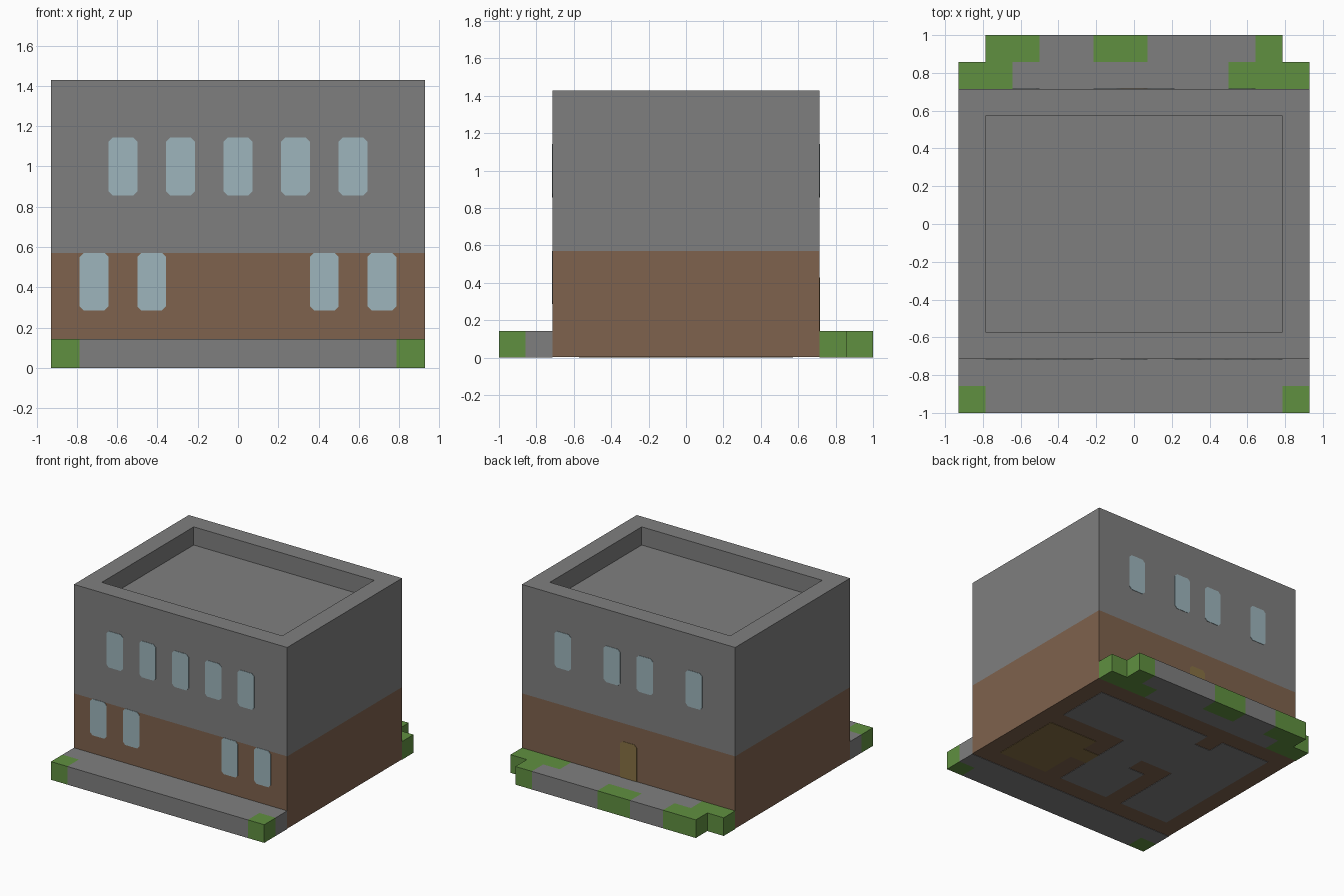
import bpy, bmesh
from mathutils import Vector

if "Cube" in bpy.data.objects:
    bpy.data.objects.remove(bpy.data.objects["Cube"], do_unlink=True)

U = 1 / 7                      # size of one building block
HX, HY = 6.5 * U, 5 * U        # half size of the building
SKIN = 0.003                   # thickness of painted plates


def material(name, rgb):
    m = bpy.data.materials.new(name)
    m.use_nodes = True
    m.diffuse_color = (*rgb, 1)
    m.node_tree.nodes["Principled BSDF"].inputs["Base Color"].default_value = (*rgb, 1)
    return m


GREY = material("concrete grey", (0.212, 0.212, 0.212))
BROWN = material("brick brown", (0.209, 0.122, 0.074))
GREEN = material("grass green", (0.117, 0.278, 0.051))
GLASS = material("window blue", (0.337, 0.462, 0.503))
YELLOW = material("wood yellow", (0.246, 0.165, 0.058))


def extrude(bm, offset):
    """Extrude all flat faces into a closed solid."""
    faces = list(bm.faces)
    new = bmesh.ops.extrude_face_region(bm, geom=faces)["geom"]
    verts = [v for v in new if isinstance(v, bmesh.types.BMVert)]
    bmesh.ops.translate(bm, vec=offset, verts=verts)
    bmesh.ops.recalc_face_normals(bm, faces=list(bm.faces))
    bm.normal_update()


def finish(name, bm, mats):
    mesh = bpy.data.meshes.new(name)
    bm.to_mesh(mesh)
    bm.free()
    for m in mats:
        mesh.materials.append(m)
    bpy.context.collection.objects.link(bpy.data.objects.new(name, mesh))


# Building: rectangular rings lofted up the walls and down into the roof recess
def building():
    bm = bmesh.new()
    rings = []
    for inset, z in ((0, SKIN), (0, 4 * U), (0, 10 * U), (U, 10 * U), (U, 9 * U)):
        x, y = HX - inset, HY - inset
        rings.append([bm.verts.new((a * x, b * y, z))
                      for a, b in ((-1, -1), (1, -1), (1, 1), (-1, 1))])
    for lo, hi in zip(rings, rings[1:]):
        for i in range(4):
            j = (i + 1) % 4
            bm.faces.new((lo[i], lo[j], hi[j], hi[i]))
    bm.faces.new(rings[0][::-1])
    bm.faces.new(rings[-1])
    for f in bm.faces:
        f.material_index = 1 if f.calc_center_median().z < 4 * U else 0
    finish("building_walls_and_roof", bm, [GREY, BROWN])


# Ground strip: rows of blocks, "g" for grass, "." for paving, space for nothing
def ground(name, rows, y0):
    bm = bmesh.new()
    for r, row in enumerate(rows):
        for c, kind in enumerate(row):
            if kind != " ":
                x, y = c * U - HX, y0 + r * U
                bm.faces.new([bm.verts.new((x + a * U, y + b * U, 0))
                              for a, b in ((0, 0), (1, 0), (1, 1), (0, 1))])
    bmesh.ops.remove_doubles(bm, verts=list(bm.verts), dist=U / 100)
    extrude(bm, (0, 0, U))
    # each face takes the kind of the block just behind it
    for f in bm.faces:
        p = f.calc_center_median() - f.normal * U / 2
        c, r = int((p.x + HX) / U), int((p.y - y0) / U)
        f.material_index = 1 if rows[r][c] == "g" else 0
    finish(name, bm, [GREY, GREEN])


# Thin plate with clipped corners, standing on the front (-1) or back (1) wall
def wall_plate(name, col, z, height, side, mat, clip_bottom=True):
    c, w, h = 0.02, U / 2, height * U
    foot = [(-w, c), (c - w, 0), (w - c, 0), (w, c)] if clip_bottom else [(-w, 0), (w, 0)]
    outline = foot + [(w, h - c), (w - c, h), (c - w, h), (-w, h - c)]
    bm = bmesh.new()
    bm.faces.new([bm.verts.new((col * U + x, side * HY, z * U + k)) for x, k in outline])
    extrude(bm, (0, side * SKIN, 0))
    finish(name, bm, [mat])


# Floor plate seen on the underside, in blocks from the left front corner
def floor_plate(name, u0, v0, u1, v1, mat):
    bm = bmesh.new()
    bmesh.ops.create_cube(bm, size=1)
    centre = Vector((HX - (u0 + u1) / 2 * U, (v0 + v1) / 2 * U - 1, SKIN / 2))
    for v in bm.verts:
        v.co = centre + Vector((v.co.x * (u1 - u0) * U, v.co.y * (v1 - v0) * U,
                                v.co.z * SKIN))
    finish(name, bm, [mat])


building()
ground("front_pavement", ["g...........g", "............."], -1)
ground("back_pavement", ["gg........ggg", " gg..gg....g "], HY)

# Windows and back door
for i in (-4, -2, 0, 2, 4):
    wall_plate("front_upper_window", i, 6, 2, -1, GLASS)
for i in (-5, -3, 3, 5):
    wall_plate("front_lower_window", i, 2, 2, -1, GLASS)
for i in (-4, -1, 1, 4):
    wall_plate("back_window", i, 6, 2, 1, GLASS)
wall_plate("back_door", 0, 1, 2, 1, YELLOW, clip_bottom=False)

# Room floors
floor_plate("wood_room_floor", 1, 3, 4, 7, YELLOW)
floor_plate("wood_doorway_floor", 4, 5, 5, 6, YELLOW)
for name, u0, v0, u1, v1 in (("left_room_floor", 1, 8, 5, 11),
                             ("hall_floor", 5, 3, 7, 11),
                             ("hall_front_floor", 7, 3, 8, 6),
                             ("hall_back_floor", 7, 7, 8, 11),
                             ("doorway_floor", 8, 7, 9, 10),
                             ("right_room_floor", 9, 3, 12, 11)):
    floor_plate(name, u0, v0, u1, v1, GREY)
